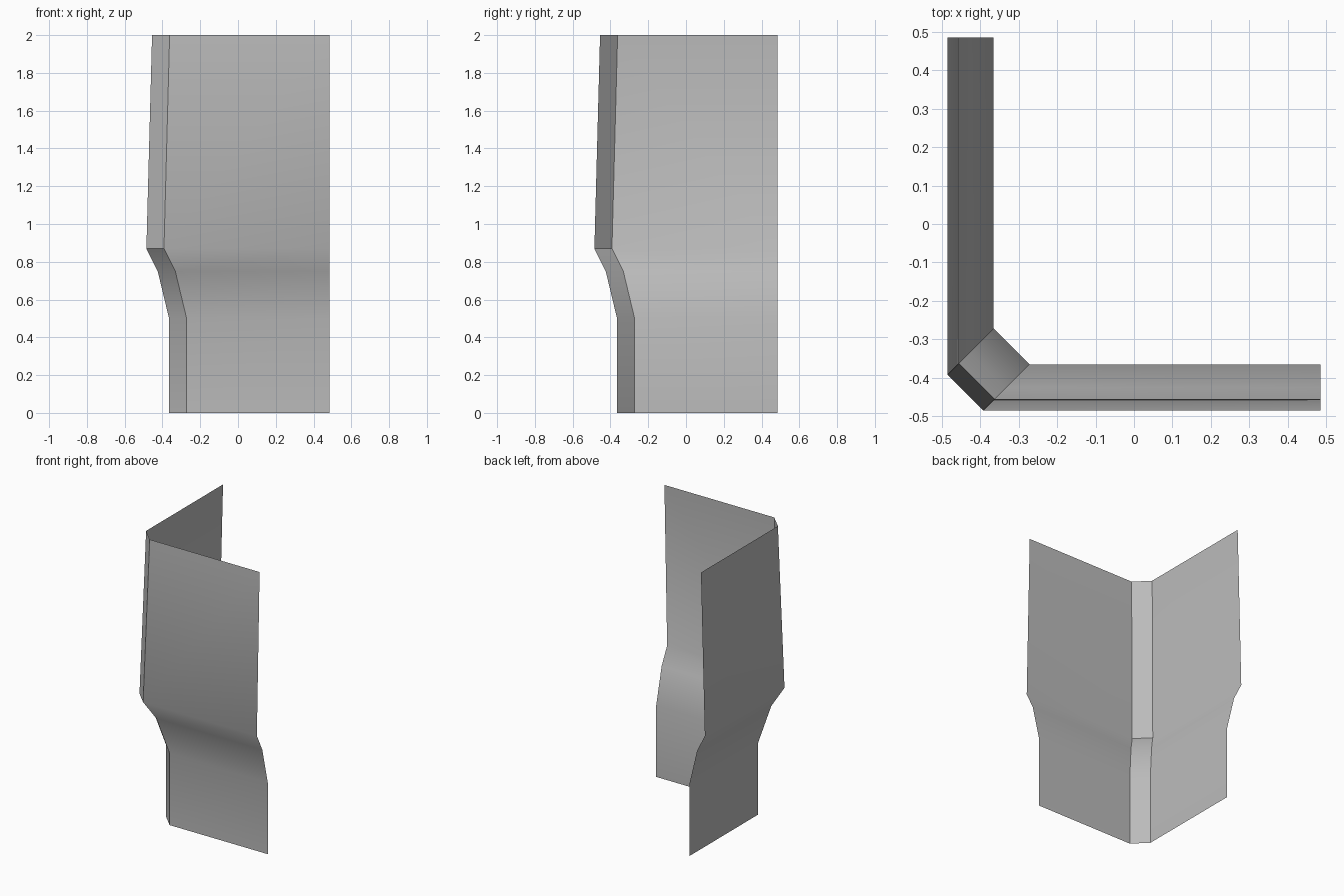
import bpy
import bmesh
import math

cube = bpy.data.objects.get("Cube")
if cube:
    bpy.data.objects.remove(cube, do_unlink=True)

# Flat grey sheet material
grey = bpy.data.materials.new("plain grey")
grey.use_nodes = True
colour = (0.5, 0.5, 0.5, 1.0)
grey.diffuse_color = colour
grey.node_tree.nodes["Principled BSDF"].inputs["Base Color"].default_value = colour

END = 0.485       # free ends of both walls
CHAMFER = 0.093   # width cut off the corner

# Wall profile: (height, outward distance)
profile = [(0, 0.365), (0.5, 0.365), (0.75, 0.425), (0.87, 0.485), (2, 0.455)]


def corner_plan(distance):
    """L-shaped plan: side wall, chamfered corner, front wall."""
    d = -distance
    return [(d, END), (d, d + CHAMFER), (d + CHAMFER, d), (END, d)]


# Loft the plan through the profile heights
bm = bmesh.new()
rows = [[bm.verts.new((x, y, z)) for x, y in corner_plan(dist)]
        for z, dist in profile]
for low, high in zip(rows, rows[1:]):
    for i in range(len(low) - 1):
        bm.faces.new((low[i], low[i + 1], high[i + 1], high[i]))

mesh = bpy.data.meshes.new("corner_wall_panel")
bm.to_mesh(mesh)
bm.free()
mesh.materials.append(grey)
panel = bpy.data.objects.new("corner_wall_panel", mesh)
bpy.context.collection.objects.link(panel)

# Smooth the bends, keep the corner edges sharp
bpy.ops.object.select_all(action="DESELECT")
panel.select_set(True)
bpy.context.view_layer.objects.active = panel
bpy.ops.object.shade_smooth_by_angle(angle=math.radians(30))
